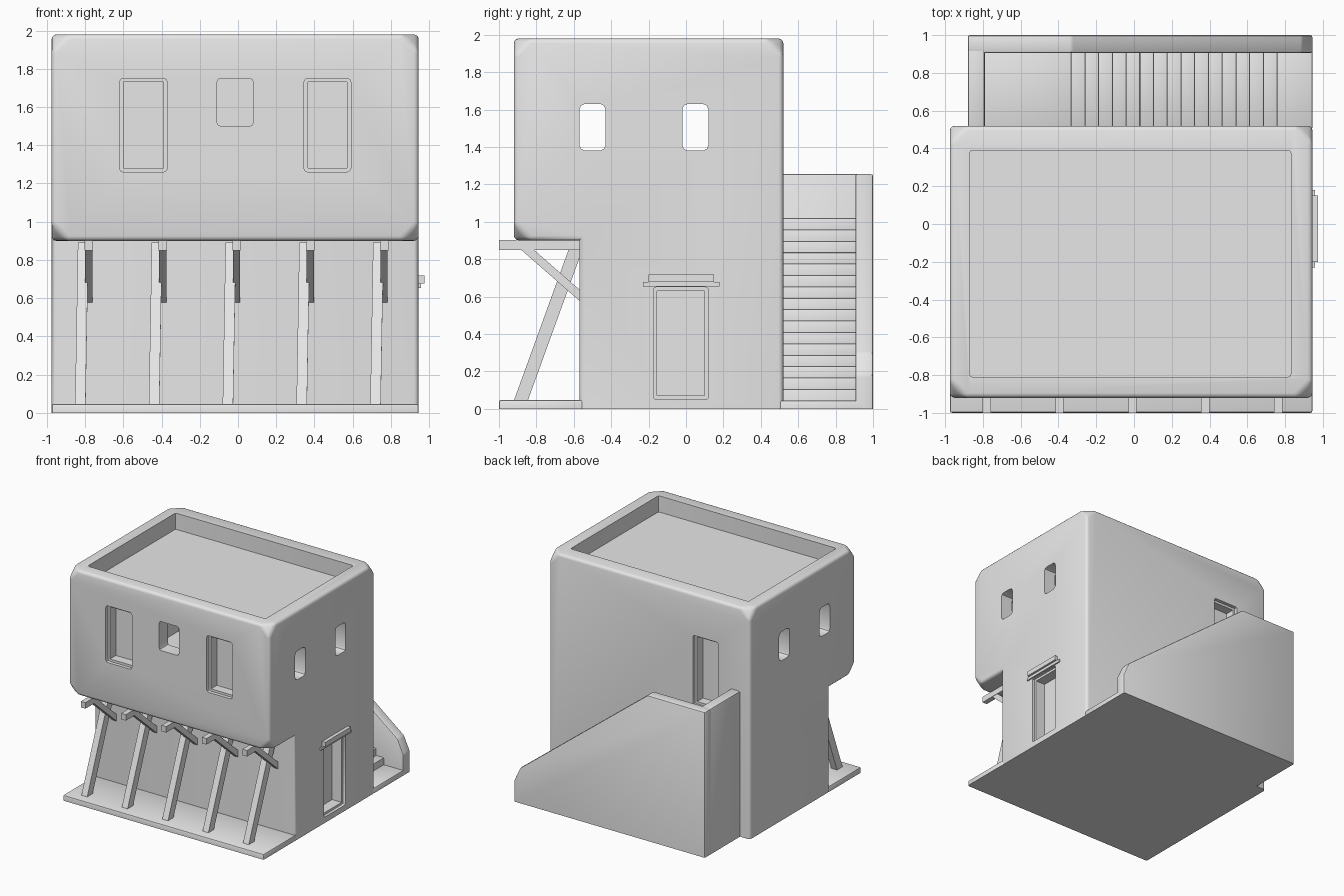
import bpy
import bmesh
from mathutils import Vector, Matrix

if "Cube" in bpy.data.objects:
    bpy.data.objects.remove(bpy.data.objects["Cube"], do_unlink=True)

plaster = bpy.data.materials.new("plain_grey_plaster")
plaster.use_nodes = True
GREY = (0.8, 0.8, 0.8, 1)
plaster.diffuse_color = GREY
plaster.node_tree.nodes["Principled BSDF"].inputs["Base Color"].default_value = GREY


def finish(bm, name):
    bmesh.ops.recalc_face_normals(bm, faces=bm.faces)
    mesh = bpy.data.meshes.new(name)
    bm.to_mesh(mesh)
    bm.free()
    mesh.materials.append(plaster)
    obj = bpy.data.objects.new(name, mesh)
    bpy.context.collection.objects.link(obj)
    return obj


def smooth(obj):
    bpy.ops.object.select_all(action='DESELECT')
    obj.select_set(True)
    bpy.context.view_layer.objects.active = obj
    bpy.ops.object.shade_smooth_by_angle(angle=0.6)


def round_edges(bm, width, segments=2):
    """Round every convex edge that is off the ground."""
    bmesh.ops.recalc_face_normals(bm, faces=bm.faces)
    edges = [e for e in bm.edges if e.calc_face_angle_signed(0) > 0.3
             and max(v.co.z for v in e.verts) > 0.001]
    bmesh.ops.bevel(bm, geom=edges, offset=width, segments=segments,
                    profile=0.5, affect='EDGES', clamp_overlap=True)


def box_bm(lo, hi):
    lo, hi = Vector(lo), Vector(hi)
    bm = bmesh.new()
    bmesh.ops.create_cube(bm, size=1)
    for v in bm.verts:
        v.co = (lo + hi) / 2 + v.co * (hi - lo)
    return bm


def box(name, lo, hi, bevel=0.0):
    bm = box_bm(lo, hi)
    if bevel:
        round_edges(bm, bevel)
    obj = finish(bm, name)
    if bevel:
        smooth(obj)
    return obj


def extrude(points, axis, start, end):
    """Extrude a 2D profile along x (points are y, z) or y (points are x, z)."""
    bm = bmesh.new()
    place = (lambda p: (start, p[0], p[1])) if axis == 0 else (lambda p: (p[0], start, p[1]))
    face = bm.faces.new([bm.verts.new(place(p)) for p in points])
    moved = bmesh.ops.extrude_face_region(bm, geom=[face])["geom"]
    for v in moved:
        if isinstance(v, bmesh.types.BMVert):
            v.co[axis] = end
    bmesh.ops.recalc_face_normals(bm, faces=bm.faces)
    return bm


def beam(name, a, b, width, depth):
    """Square timber between two points in a plane of constant x."""
    a, b = Vector(a), Vector(b)
    bm = bmesh.new()
    bmesh.ops.create_cube(bm, size=1)
    rot = (b - a).to_track_quat('Z', 'X').to_matrix().to_4x4()
    side = Matrix.Diagonal((width, depth, (b - a).length, 1))
    # keep the timber's first axis along x
    z = (b - a).normalized()
    x = Vector((1, 0, 0))
    x = (x - z * x.dot(z)).normalized()
    rot = Matrix((x, z.cross(x), z)).transposed().to_4x4()
    bm.transform(Matrix.Translation((a + b) / 2) @ rot @ side)
    return finish(bm, name)


def cut(target, lo, hi, axis=None, corner=0.02):
    """Subtract a box, its corners clipped along the given axis."""
    bm = box_bm(lo, hi)
    if axis is not None:
        edges = [e for e in bm.edges
                 if abs(e.verts[0].co[axis] - e.verts[1].co[axis]) > 0.001]
        bmesh.ops.bevel(bm, geom=edges, offset=corner, segments=2,
                        profile=0.5, affect='EDGES')
    cutter = finish(bm, "cutter")
    cutter.hide_render = True
    mod = target.modifiers.new("cut", 'BOOLEAN')
    mod.operation, mod.solver, mod.object = 'DIFFERENCE', 'EXACT', cutter
    bpy.context.view_layer.objects.active = target
    bpy.ops.object.modifier_apply(modifier=mod.name)
    bpy.data.objects.remove(cutter, do_unlink=True)


def frame(name, lo, hi, axis, bar=0.02):
    """Four bars filling the rim of an opening."""
    u = 1 - axis
    for label, k, top in (("side_a", u, 0), ("side_b", u, 1), ("sill", 2, 0), ("head", 2, 1)):
        a, b = list(lo), list(hi)
        if top:
            a[k] = b[k] - bar
        else:
            b[k] = a[k] + bar
        box(f"{name}_{label}", a, b)


# House shell: overhanging upper floor on a shallower ground floor
L, R, BACK, FRONT, TOP = -0.975, 0.945, 0.52, -0.92, 1.98
bm = extrude([(-0.57, 0), (BACK, 0), (BACK, TOP), (FRONT, TOP), (FRONT, 0.9), (-0.57, 0.9)],
             0, L, R)
corners = [v for v in bm.verts if v.co.z > 1.9 or v.co.y < -0.9]
bmesh.ops.bevel(bm, geom=corners, offset=0.09, segments=1, affect='VERTICES')
round_edges(bm, 0.025, 3)
house = finish(bm, "house_walls")

# Roof well and upper room
cut(house, (-0.87, -0.81, 1.84), (0.83, 0.39, 2.2), 2, 0.015)
cut(house, (-0.85, -0.80, 0.96), (0.83, 0.40, 1.76))

# Window and door openings
tall_windows = ((-0.62, -0.37), (0.345, 0.59))
for x0, x1 in tall_windows:
    cut(house, (x0, -1.1, 1.26), (x1, -0.81, 1.75), 1)
cut(house, (-0.11, -1.1, 1.5), (0.08, -0.7, 1.75), 1)
for y0, y1 in ((-0.57, -0.43), (-0.02, 0.12)):
    cut(house, (-1.2, y0, 1.38), (1.2, y1, 1.63), 0, 0.03)
cut(house, (0.83, -0.175, 0.05), (1.1, 0.12, 0.65), 0, 0.015)
cut(house, (-0.67, 0.41, 1.02), (-0.43, 0.7, 1.62), 1, 0.015)
smooth(house)

# Frames inside the openings
for i, (x0, x1) in enumerate(tall_windows):
    frame(f"window_frame_{i + 1}", (x0, -0.89, 1.26), (x1, -0.81, 1.75), 1)
frame("side_door_frame", (0.83, -0.175, 0.05), (0.92, 0.12, 0.65), 0)
frame("back_door_frame", (-0.67, 0.41, 1.02), (-0.43, 0.49, 1.62), 1)

# Lintel over the side door
box("lintel_lower", (0.93, -0.23, 0.653), (0.957, 0.18, 0.677))
box("lintel_upper", (0.93, -0.2, 0.677), (0.975, 0.15, 0.718))

# Ground slabs at the porch and at the foot of the stairs
box("porch_slab", (L, -1.0, 0), (R, -0.55, 0.047), 0.012)
box("stair_slab", (0.7, 0.5, 0), (R, 0.95, 0.045), 0.012)

# Staircase with landing
STEPS, X_LOW, X_HIGH, Z_LOW, Z_HIGH = 16, 0.76, -0.33, 0.045, 1.02
run, rise = (X_LOW - X_HIGH) / (STEPS - 1), (Z_HIGH - Z_LOW) / STEPS
profile = [(-0.82, 0), (X_LOW, 0)]
for i in range(STEPS):
    x, z = X_LOW - run * i, Z_LOW + rise * i
    if i:
        profile.append((x, z))
    profile.append((x, z + rise))
profile.append((-0.82, Z_HIGH))
bm = extrude(profile, 1, 0.5, 0.92)
round_edges(bm, 0.01, 2)
smooth(finish(bm, "stairs"))

# Sloping parapet and landing end wall
bm = extrude([(-0.88, 0), (R, 0), (R, 0.18), (0.89, 0.30), (-0.33, 1.255), (-0.88, 1.255)],
             1, 0.905, 1.0)
round_edges(bm, 0.012, 2)
smooth(finish(bm, "stair_parapet"))
box("landing_end_wall", (-0.88, 0.48, 0), (-0.79, 0.99, 1.255), 0.012)

# Porch timbers: leaning posts, beams and braces
for i in range(5):
    x = -0.78 + 0.386 * i
    beam(f"porch_post_{i + 1}", (x - 0.045, -0.888, 0.03), (x - 0.03, -0.58, 0.88), 0.055, 0.07)
    box(f"porch_beam_{i + 1}", (x - 0.022, -1.0, 0.85), (x + 0.022, -0.55, 0.902))
    beam(f"porch_brace_{i + 1}", (x, -0.87, 0.87), (x, -0.55, 0.59), 0.038, 0.045)
